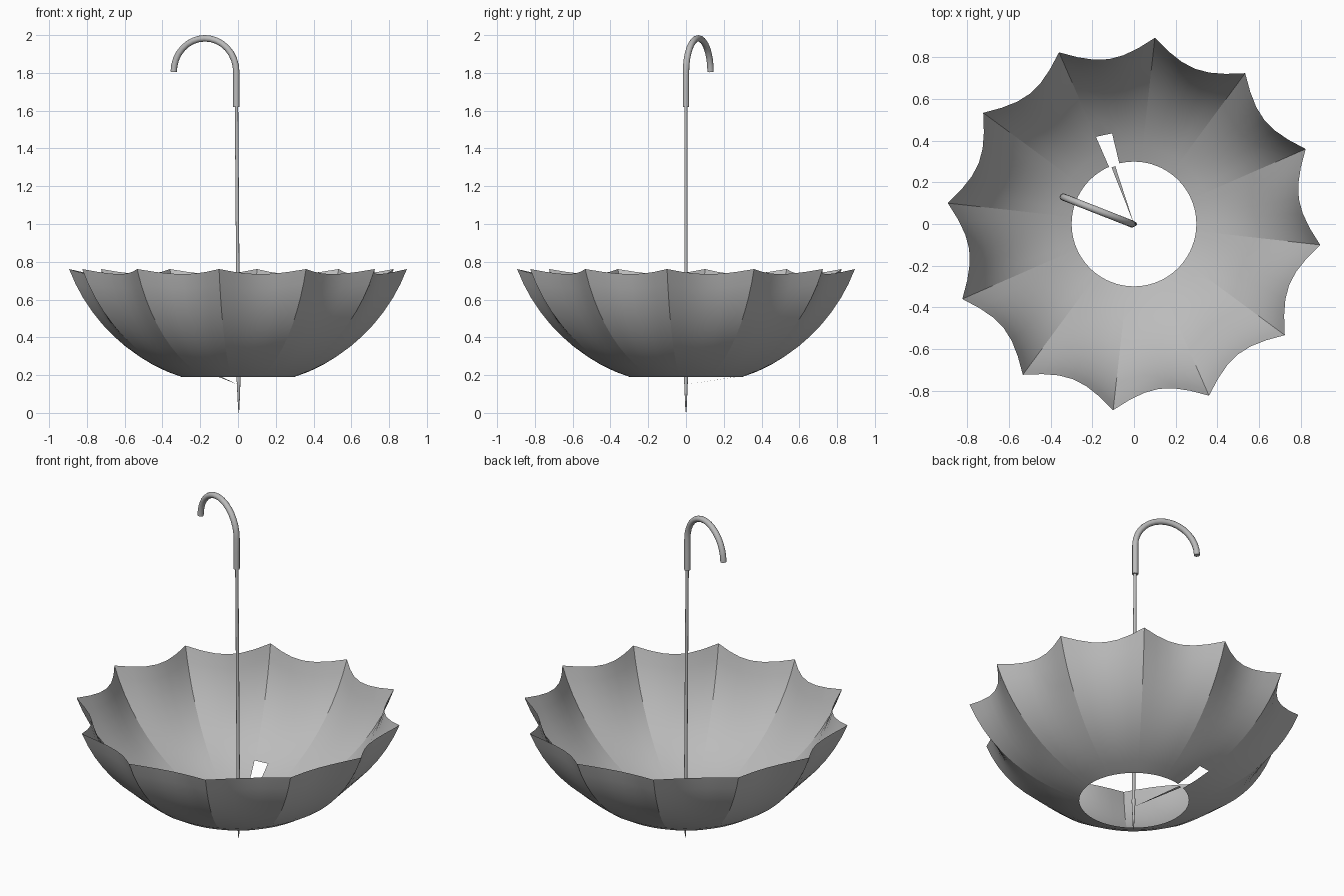
import bpy, bmesh, math
from mathutils import Vector

if "Cube" in bpy.data.objects:
    bpy.data.objects.remove(bpy.data.objects["Cube"])

grey = bpy.data.materials.new("plain grey")
grey.use_nodes = True
GREY = (0.5, 0.5, 0.5, 1)
grey.diffuse_color = GREY
grey.node_tree.nodes["Principled BSDF"].inputs["Base Color"].default_value = GREY


def finish(name, bm):
    me = bpy.data.meshes.new(name)
    bm.to_mesh(me)
    bm.free()
    ob = bpy.data.objects.new(name, me)
    bpy.context.collection.objects.link(ob)
    me.materials.append(grey)
    bpy.ops.object.select_all(action='DESELECT')
    ob.select_set(True)
    bpy.context.view_layer.objects.active = ob
    bpy.ops.object.shade_smooth_by_angle(angle=math.radians(40))
    return ob


def tube(name, path, radii, sides=12):
    """Sweep a ring along a path lying in one vertical plane."""
    bm = bmesh.new()
    side = Vector((-HOOK_DIR.y, HOOK_DIR.x, 0))
    rings = []
    for i, p in enumerate(path):
        tan = (path[min(i + 1, len(path) - 1)] - path[max(i - 1, 0)]).normalized()
        across = side.cross(tan).normalized()
        rings.append([bm.verts.new(p + r * (math.cos(a) * side + math.sin(a) * across))
                      for r in [radii[i]]
                      for a in (math.tau * k / sides for k in range(sides))])
    for a, b in zip(rings, rings[1:]):
        for k in range(sides):
            n = (k + 1) % sides
            bm.faces.new((a[k], a[n], b[n], b[k]))
    bm.faces.new(rings[0][::-1])
    bm.faces.new(rings[-1])
    bmesh.ops.recalc_face_normals(bm, faces=bm.faces)
    return finish(name, bm)


# Canopy: twelve sagging panels on a spherical bowl, open at the bottom
PANELS, COLS, ROWS = 12, 6, 10
RADIUS, CENTRE_Z = 0.964, 1.107
LOW, HIGH = math.radians(18.1), math.radians(69)
FIRST_RIB = math.radians(-6.4)
TORN_PANEL = 3


def canopy_point(panel, u, t):
    polar = LOW + (HIGH - LOW) * t
    sag = 4 * u * (1 - u) * t
    r = RADIUS * math.sin(polar) * (1 - 0.11 * sag)
    z = CENTRE_Z - RADIUS * math.cos(polar) - 0.027 * sag
    a = FIRST_RIB + math.tau * (panel + u) / PANELS
    return r * math.cos(a), r * math.sin(a), z


bm = bmesh.new()
for p in range(PANELS):
    grid = [[bm.verts.new(canopy_point(p, c / COLS, r / ROWS)) for c in range(COLS + 1)]
            for r in range(ROWS + 1)]
    for r in range(ROWS):
        for c in range(COLS):
            # small missing patch beside one rib
            if p == TORN_PANEL and r < 2 and c >= COLS - 2:
                continue
            bm.faces.new((grid[r][c], grid[r][c + 1], grid[r + 1][c + 1], grid[r + 1][c]))
bmesh.ops.delete(bm, geom=[v for v in bm.verts if not v.link_faces], context='VERTS')
finish("canopy", bm)

# Loose sliver of cloth reaching in to the shaft
bm = bmesh.new()
bm.faces.new([bm.verts.new(v) for v in
              ((0, 0, 0.15), (-0.09, 0.278, 0.192), (-0.108, 0.272, 0.192))])
finish("cloth_sliver", bm)

# Shaft with its pointed ferrule
HOOK_DIR = Vector((-0.931, 0.365, 0))
shaft = [(0.004, 0, 0), (0.004, 0, 0.03), (0.003, 0, 0.19), (0.003, 0, 0.2), (-0.008, 0, 1.65)]
tube("shaft", [Vector(v) for v in shaft], [0.001, 0.004, 0.011, 0.009, 0.009])

# Hooked handle
BEND = 0.178
base = Vector((-0.009, 0, 0))
path = [base + Vector((0, 0, 1.62)), base + Vector((0, 0, 1.72))]
for i in range(17):
    a = math.pi * i / 16
    path.append(base + HOOK_DIR * BEND * (1 - math.cos(a))
                + Vector((0, 0, 1.805 + BEND * math.sin(a))))
tube("handle", path, [0.017] * len(path))
